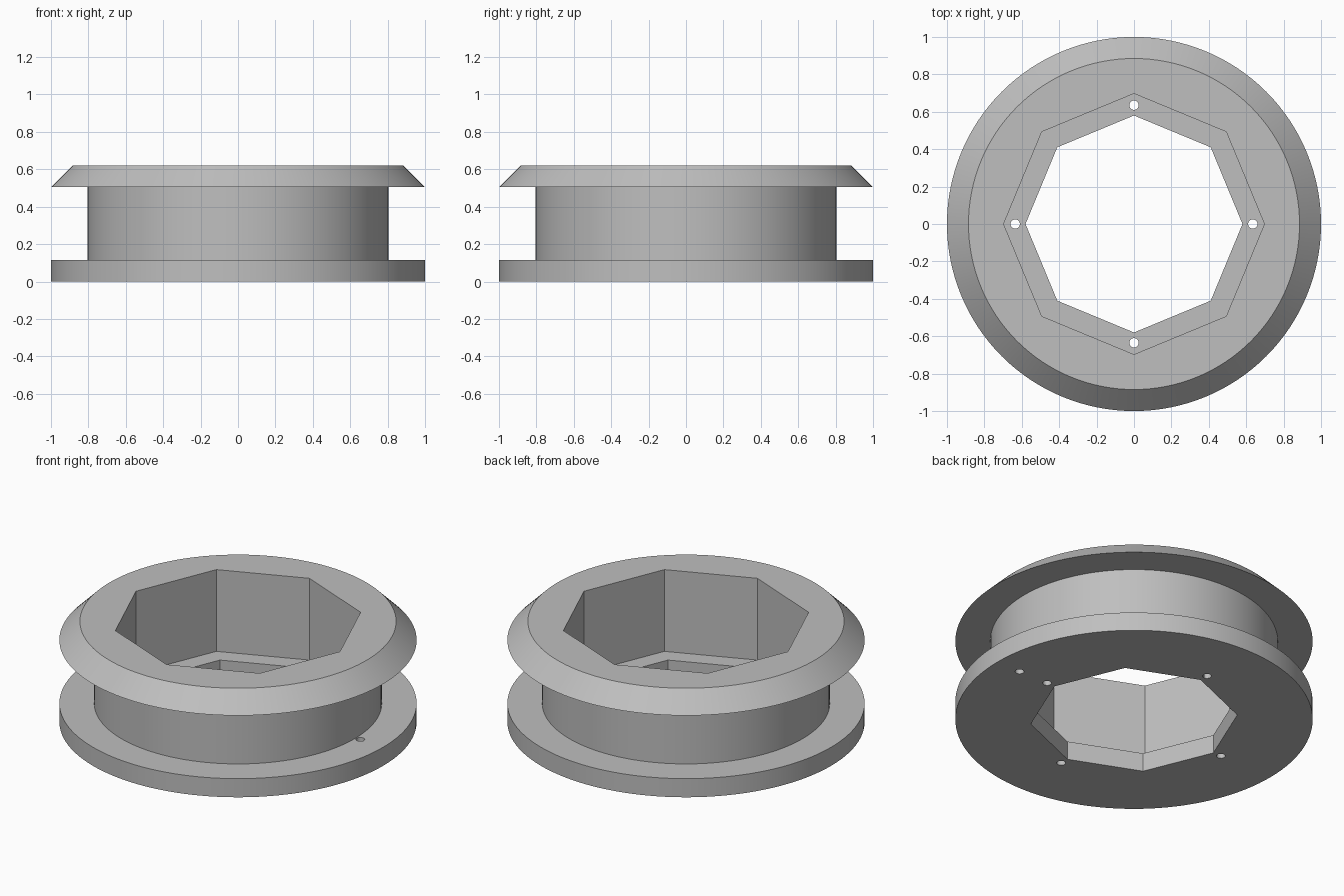
import bpy, bmesh, math

cube = bpy.data.objects.get("Cube")
if cube:
    bpy.data.objects.remove(cube, do_unlink=True)

HEIGHT, FLANGE, RIM = 0.62, 0.115, 0.505
DRUM_R, TOP_R = 0.805, 0.885
SEGMENTS = 128

grey = bpy.data.materials.new("plain grey")
grey.use_nodes = True
colour = (0.52, 0.52, 0.52, 1)
grey.diffuse_color = colour
grey.node_tree.nodes["Principled BSDF"].inputs["Base Color"].default_value = colour


def lathe(name, profile, sides):
    """Closed solid from (radius, z) rings, capped at both ends."""
    bm = bmesh.new()
    rings = []
    for r, z in profile:
        angles = [math.tau * i / sides for i in range(sides)]
        rings.append([bm.verts.new((r * math.cos(a), r * math.sin(a), z)) for a in angles])
    for low, high in zip(rings, rings[1:]):
        for i in range(sides):
            j = (i + 1) % sides
            bm.faces.new((low[i], low[j], high[j], high[i]))
    bm.faces.new(rings[0][::-1])
    bm.faces.new(rings[-1])
    mesh = bpy.data.meshes.new(name)
    bm.to_mesh(mesh)
    bm.free()
    mesh.materials.append(grey)
    obj = bpy.data.objects.new(name, mesh)
    bpy.context.collection.objects.link(obj)
    return obj


def cut(target, cutter):
    """Subtract the cutter, then discard it."""
    cutter.hide_render = True
    mod = target.modifiers.new("cut", 'BOOLEAN')
    mod.operation = 'DIFFERENCE'
    mod.solver = 'EXACT'
    mod.object = cutter
    bpy.context.view_layer.objects.active = target
    bpy.ops.object.modifier_apply(modifier=mod.name)
    bpy.data.objects.remove(cutter, do_unlink=True)


# Spool body: flat lower flange, drum and bevelled upper flange
spool = lathe("flanged_spool", [
    (1, 0), (1, FLANGE), (DRUM_R, FLANGE), (DRUM_R, RIM), (1, RIM), (TOP_R, HEIGHT),
], SEGMENTS)

# Stepped octagonal bore, leaving a ledge level with the lower flange
cut(spool, lathe("bore_cutter", [
    (0.58, -0.1), (0.58, FLANGE), (0.697, FLANGE), (0.697, HEIGHT + 0.1),
], 8))

# Four screw holes in the ledge and one cord hole beside the drum
holes = [(0.635, k * math.pi / 2) for k in range(4)] + [(0.836, 0)]
for radius, angle in holes:
    drill = lathe("hole_cutter", [(0.025, -0.1), (0.025, FLANGE + 0.1)], 24)
    drill.location = (radius * math.cos(angle), radius * math.sin(angle), 0)
    bpy.context.view_layer.update()
    cut(spool, drill)

# Smooth the round walls, keep edges crisp
bpy.ops.object.select_all(action='DESELECT')
spool.select_set(True)
bpy.context.view_layer.objects.active = spool
bpy.ops.object.shade_smooth_by_angle(angle=math.radians(30))
